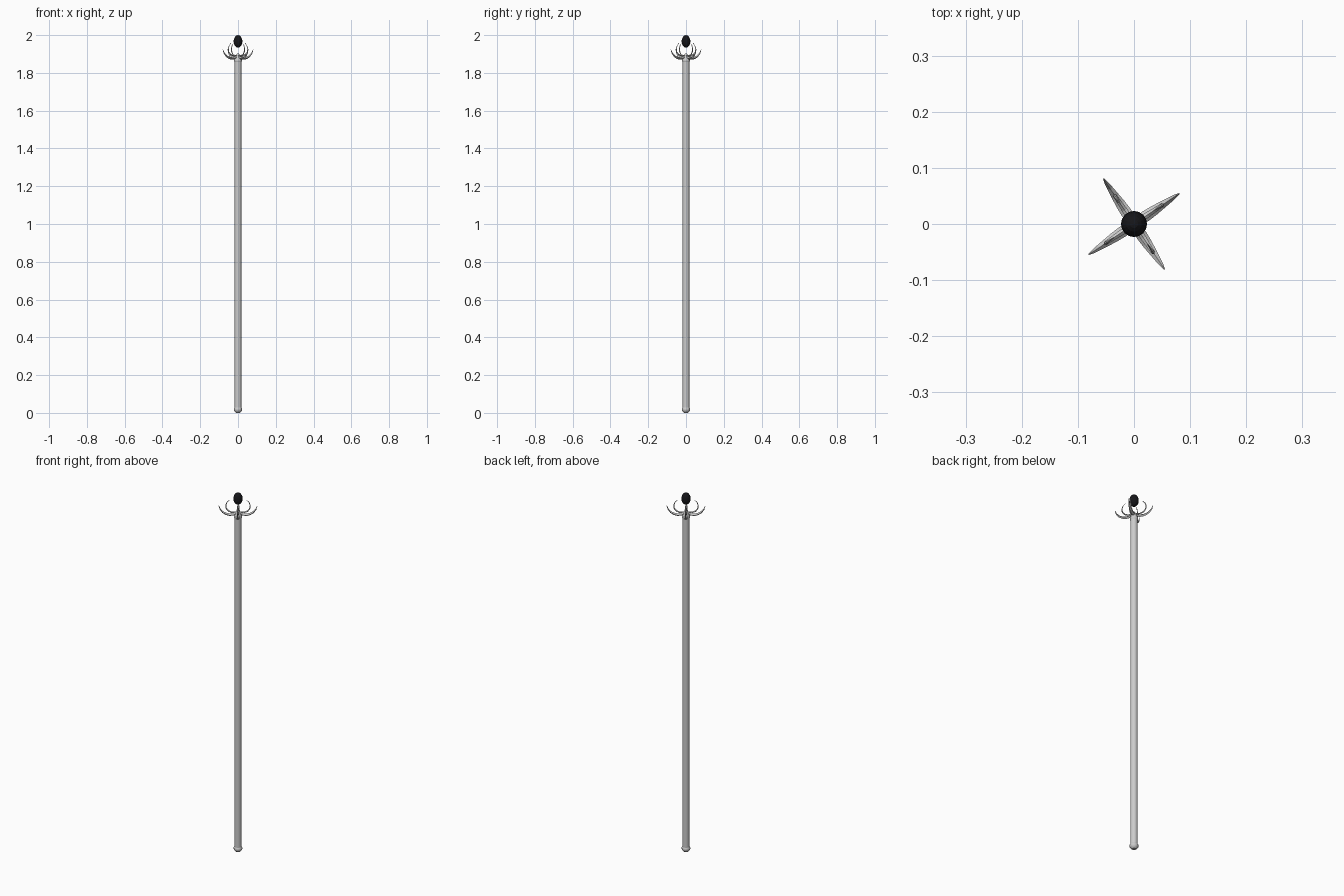
import bpy, bmesh, math
from mathutils import Matrix

if "Cube" in bpy.data.objects:
    bpy.data.objects.remove(bpy.data.objects["Cube"])


def finish(bm, name, smooth=None):
    bmesh.ops.recalc_face_normals(bm, faces=bm.faces)
    me = bpy.data.meshes.new(name)
    bm.to_mesh(me)
    bm.free()
    ob = bpy.data.objects.new(name, me)
    bpy.context.collection.objects.link(ob)
    if smooth:
        bpy.ops.object.select_all(action='DESELECT')
        ob.select_set(True)
        bpy.context.view_layer.objects.active = ob
        bpy.ops.object.shade_smooth_by_angle(angle=math.radians(smooth))
    return ob


def bridge(bm, rings):
    # skin a list of vertex rings and cap both ends
    n = len(rings[0])
    for a, b in zip(rings, rings[1:]):
        for i in range(n):
            j = (i + 1) % n
            bm.faces.new((a[i], a[j], b[j], b[i]))
    bm.faces.new(rings[0])
    bm.faces.new(rings[-1])


def lathe(name, profile, sides=12):
    bm = bmesh.new()
    rings = [[bm.verts.new((r * math.cos(2 * math.pi * i / sides),
                            r * math.sin(2 * math.pi * i / sides), z))
              for i in range(sides)] for r, z in profile]
    bridge(bm, rings)
    return finish(bm, name, 35)


def claw(name, path, angle):
    # path entries: radius, height, half width, half thickness
    bm = bmesh.new()
    rings = []
    for k, (r, z, w, t) in enumerate(path):
        p, q = path[max(k - 1, 0)], path[min(k + 1, len(path) - 1)]
        dr, dz = q[0] - p[0], q[1] - p[1]
        d = math.hypot(dr, dz)
        nr, nz = -dz / d * t, dr / d * t
        rings.append([bm.verts.new(c) for c in (
            (r, w, z), (r + nr, 0, z + nz), (r, -w, z), (r - nr, 0, z - nz))])
    bridge(bm, rings)
    bm.transform(Matrix.Rotation(angle, 4, 'Z'))
    return finish(bm, name)


# Shaft, end cap and collar
lathe("shaft", [(0.0185, 0.02), (0.0185, 1.87)])
lathe("end_cap", [(0.010, 0.0), (0.017, 0.006), (0.022, 0.014),
                  (0.022, 0.022), (0.0185, 0.028)])
lathe("collar", [(0.0185, 1.857), (0.021, 1.862), (0.021, 1.870),
                 (0.016, 1.878), (0.013, 1.890), (0.005, 1.902)])

# Four spreading outer claws and four inner claws curling round the gem
outer = [(0.008, 1.886, 0.008, 0.006), (0.025, 1.879, 0.010, 0.007),
         (0.042, 1.877, 0.009, 0.007), (0.060, 1.881, 0.007, 0.006),
         (0.077, 1.891, 0.005, 0.005), (0.090, 1.907, 0.003, 0.003),
         (0.097, 1.926, 0.001, 0.001)]
inner = [(0.010, 1.892, 0.005, 0.004), (0.030, 1.890, 0.005, 0.004),
         (0.048, 1.897, 0.004, 0.004), (0.059, 1.911, 0.0035, 0.003),
         (0.062, 1.928, 0.003, 0.0025), (0.056, 1.946, 0.002, 0.002),
         (0.043, 1.959, 0.0008, 0.0008)]
for i in range(4):
    a = math.radians(34 + 90 * i)
    claw(f"outer_claw_{i + 1}", outer, a)
    claw(f"inner_claw_{i + 1}", inner, a)

# Black egg-shaped gem
black = bpy.data.materials.new("black_gem")
black.diffuse_color = (0.008, 0.008, 0.01, 1)
black.use_nodes = True
black.node_tree.nodes["Principled BSDF"].inputs["Base Color"].default_value = black.diffuse_color
bm = bmesh.new()
bmesh.ops.create_uvsphere(bm, u_segments=16, v_segments=10, radius=1)
bm.transform(Matrix.Translation((0, 0, 1.967)) @ Matrix.Diagonal((0.0232, 0.0232, 0.033, 1)))
gem = finish(bm, "gem")
gem.data.materials.append(black)
